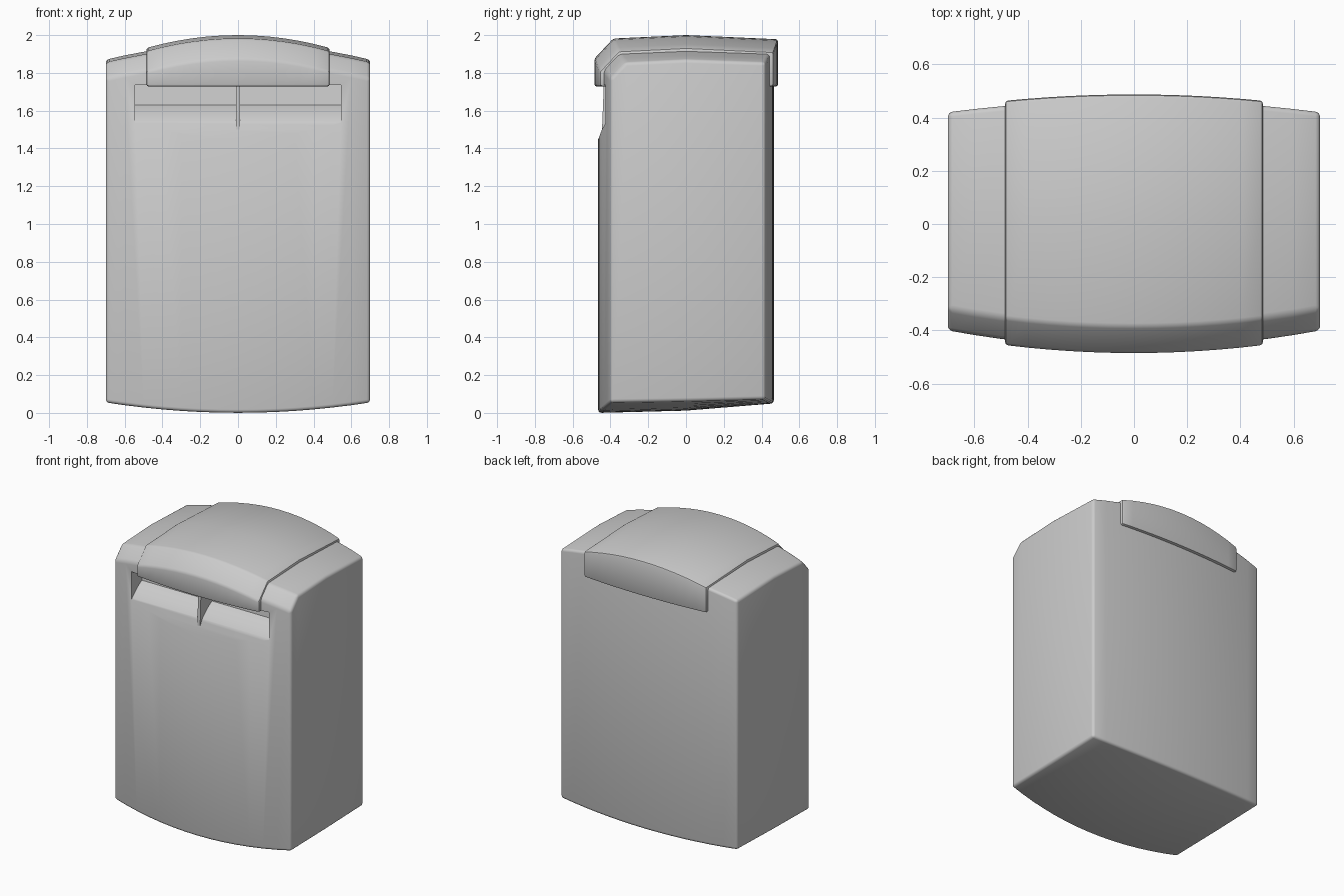
import bpy, bmesh

if "Cube" in bpy.data.objects:
    bpy.data.objects.remove(bpy.data.objects["Cube"])


def finish(name, bm):
    bmesh.ops.recalc_face_normals(bm, faces=bm.faces)
    mesh = bpy.data.meshes.new(name)
    bm.to_mesh(mesh)
    bm.free()
    obj = bpy.data.objects.new(name, mesh)
    bpy.context.collection.objects.link(obj)
    return obj


def loft(name, half, steps, section):
    """Sweep a closed y-z section, which varies with x, from -half to half."""
    bm = bmesh.new()
    rings = []
    for i in range(steps + 1):
        x = -half + 2 * half * i / steps
        rings.append([bm.verts.new((x, y, z)) for y, z in section(x)])
    n = len(rings[0])
    for a, b in zip(rings, rings[1:]):
        for k in range(n):
            bm.faces.new((a[k], a[(k + 1) % n], b[(k + 1) % n], b[k]))
    bm.faces.new(rings[0])
    bm.faces.new(rings[-1][::-1])
    return finish(name, bm)


def apply_mod(obj, kind, **settings):
    mod = obj.modifiers.new(kind.title(), kind)
    for key, value in settings.items():
        setattr(mod, key, value)
    bpy.context.view_layer.objects.active = obj
    bpy.ops.object.modifier_apply(modifier=mod.name)


def smooth(obj, angle=0.6):
    bpy.ops.object.select_all(action='DESELECT')
    obj.select_set(True)
    bpy.context.view_layer.objects.active = obj
    bpy.ops.object.shade_smooth_by_angle(angle=angle)


# Bowed main cabinet with an underside that lifts towards the back
def body_section(x):
    t = (x / 0.7) ** 2
    front, back = -0.465 + 0.065 * t, 0.465 - 0.045 * t
    top, low = 1.955 - 0.085 * t, 0.055 * t
    return [(front, low), (front, top - 0.10), (front + 0.08, top - 0.015),
            (0, top), (back, top - 0.015),
            (back, 0.05 + 0.4 * low), (0, 0.012 + 0.9 * low)]


body = loft("cabinet_body", 0.70, 14, body_section)
apply_mod(body, 'BEVEL', width=0.018, segments=3, limit_method='ANGLE', angle_limit=0.6)

# Scooped posting recess
scoop = [(-0.60, 1.735), (-0.30, 1.735), (-0.31, 1.63), (-0.36, 1.60),
         (-0.42, 1.545), (-0.445, 1.50), (-0.468, 1.44), (-0.60, 1.44)]
cutter = loft("recess_cutter", 0.545, 1, lambda x: scoop)
cutter.hide_render = True
apply_mod(body, 'BOOLEAN', operation='DIFFERENCE', object=cutter, solver='EXACT')
bpy.data.objects.remove(cutter)
smooth(body)


# Raised hood wrapping over the top, front and back
def hood_section(x):
    t = (x / 0.485) ** 2
    front, back = -0.485 + 0.030 * t, 0.487 - 0.024 * t
    top = 2.0 - 0.068 * t
    return [(front, 1.728), (front, top - 0.125), (front + 0.10, top - 0.018),
            (0, top), (back, top - 0.022), (back, 1.728)]


hood = loft("top_hood", 0.485, 12, hood_section)
apply_mod(hood, 'BEVEL', width=0.012, segments=2, limit_method='ANGLE', angle_limit=0.6)
smooth(hood)

# Thin upright divider in the middle of the recess
fin = [(-0.435, 1.74), (-0.29, 1.74), (-0.29, 1.58), (-0.40, 1.52), (-0.445, 1.49)]
divider = loft("slot_divider", 0.011, 1, lambda x: fin)
smooth(divider)
